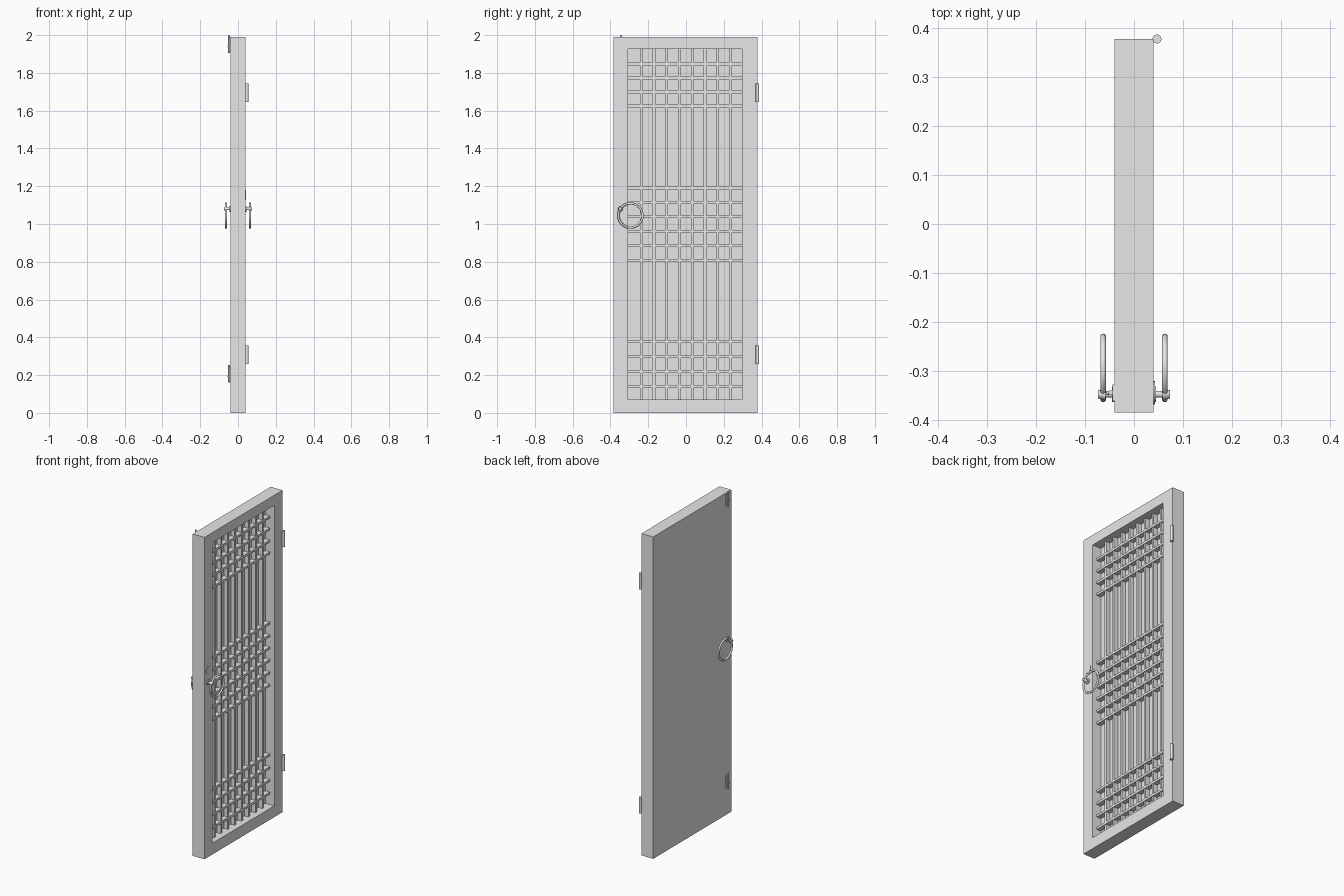
import bpy, bmesh, math
from mathutils import Vector

old = bpy.data.objects.get("Cube")
if old:
    bpy.data.objects.remove(old, do_unlink=True)

grey = bpy.data.materials.new("plain grey")
grey.use_nodes = True
grey.diffuse_color = (0.8, 0.8, 0.8, 1)
grey.node_tree.nodes["Principled BSDF"].inputs["Base Color"].default_value = (0.8, 0.8, 0.8, 1)


def finish(name, bm, smooth=False):
    bmesh.ops.recalc_face_normals(bm, faces=bm.faces)
    mesh = bpy.data.meshes.new(name)
    bm.to_mesh(mesh)
    bm.free()
    mesh.materials.append(grey)
    ob = bpy.data.objects.new(name, mesh)
    bpy.context.collection.objects.link(ob)
    if smooth:
        bpy.ops.object.select_all(action='DESELECT')
        ob.select_set(True)
        bpy.context.view_layer.objects.active = ob
        bpy.ops.object.shade_smooth_by_angle(angle=math.radians(40))
    return ob


def add_box(bm, lo, hi):
    lo, hi = Vector(lo), Vector(hi)
    verts = bmesh.ops.create_cube(bm, size=1)["verts"]
    for v in verts:
        v.co = (lo + hi) / 2 + v.co * (hi - lo)


def add_rod(bm, a, b, r, r2=None, sides=20):
    a, b = Vector(a), Vector(b)
    d = b - a
    verts = bmesh.ops.create_cone(bm, cap_ends=True, segments=sides, radius1=r,
                                  radius2=r if r2 is None else r2, depth=d.length)["verts"]
    turn = Vector((0, 0, 1)).rotation_difference(d)
    for v in verts:
        v.co = (a + b) / 2 + turn @ v.co


# Door slab with a recess in its +x face, lofted through rectangular rings
OUTER = (-0.385, 0.378, 0.0, 1.99)
INNER = (-0.307, 0.297, 0.07, 1.927)
FRONT, PANEL = 0.04, -0.02
bm = bmesh.new()
rings = []
for x, (y0, y1, z0, z1) in ((-FRONT, OUTER), (FRONT, OUTER), (FRONT, INNER), (PANEL, INNER)):
    rings.append([bm.verts.new((x, y, z)) for y, z in ((y0, z0), (y1, z0), (y1, z1), (y0, z1))])
for a, b in zip(rings, rings[1:]):
    for i in range(4):
        j = (i + 1) % 4
        bm.faces.new((a[i], a[j], b[j], b[i]))
bm.faces.new(rings[0])
bm.faces.new(rings[-1])
finish("door_frame_and_panel", bm)

# Vertical lattice bars
bm = bmesh.new()
HALF = 0.007
for i in range(8):
    y = -0.237 + i * 0.0675
    add_box(bm, (PANEL, y - HALF, INNER[2]), (0.006, y + HALF, INNER[3]))
finish("lattice_uprights", bm)

# Horizontal lattice bars in three bands: start height, spacing, count
bm = bmesh.new()
for start, step, count in ((0.14, 0.079, 4), (0.808, 0.0765, 6), (1.625, 0.074, 4)):
    for i in range(count):
        z = start + i * step
        add_box(bm, (PANEL, INNER[0], z - HALF), (0.01, INNER[1], z + HALF))
finish("lattice_crossbars", bm)

# Hinge barrels
for name, z in (("lower_hinge", 0.26), ("upper_hinge", 1.645)):
    bm = bmesh.new()
    add_rod(bm, (0.047, 0.378, z), (0.047, 0.378, z + 0.098), 0.009)
    finish(name, bm, True)

# Ring handle with its stud, one on each face
for name, s in (("left", 1), ("right", -1)):
    bm = bmesh.new()
    n, m, r, t = 40, 10, 0.064, 0.006
    loops = []
    for i in range(n):
        a = 2 * math.pi * i / n
        loop = []
        for k in range(m):
            b = 2 * math.pi * k / m
            q = r + t * math.cos(b)
            loop.append(bm.verts.new((s * (0.063 + t * math.sin(b)),
                                      -0.294 + q * math.cos(a), 1.045 + q * math.sin(a))))
        loops.append(loop)
    for i in range(n):
        p, q = loops[i], loops[(i + 1) % n]
        for k in range(m):
            bm.faces.new((p[k], p[(k + 1) % m], q[(k + 1) % m], q[k]))
    finish(name + "_ring_handle", bm, True)

    bm = bmesh.new()
    y, z = -0.348, 1.08
    add_rod(bm, (s * 0.04, y, z), (s * 0.045, y, z), 0.016)
    add_rod(bm, (s * 0.045, y, z), (s * 0.064, y, z), 0.007)
    add_rod(bm, (s * 0.058, y, z), (s * 0.074, y, z), 0.013, 0.008)
    finish(name + "_handle_stud", bm, True)

# Keyhole plate above the ring
bm = bmesh.new()
add_rod(bm, (0.04, -0.345, 1.155), (0.043, -0.345, 1.155), 0.024)
finish("keyhole_plate", bm, True)

# Sliding bolts on the plain face
for name, z in (("lower_bolt", 0.165), ("upper_bolt", 1.91)):
    bm = bmesh.new()
    y = -0.345
    add_box(bm, (-0.044, y - 0.017, z), (-0.04, y + 0.017, z + 0.078))
    add_rod(bm, (-0.048, y, z - 0.004), (-0.048, y, z + 0.088), 0.005, sides=12)
    add_rod(bm, (-0.044, y, z + 0.03), (-0.056, y, z + 0.03), 0.004, sides=12)
    finish(name, bm, True)
